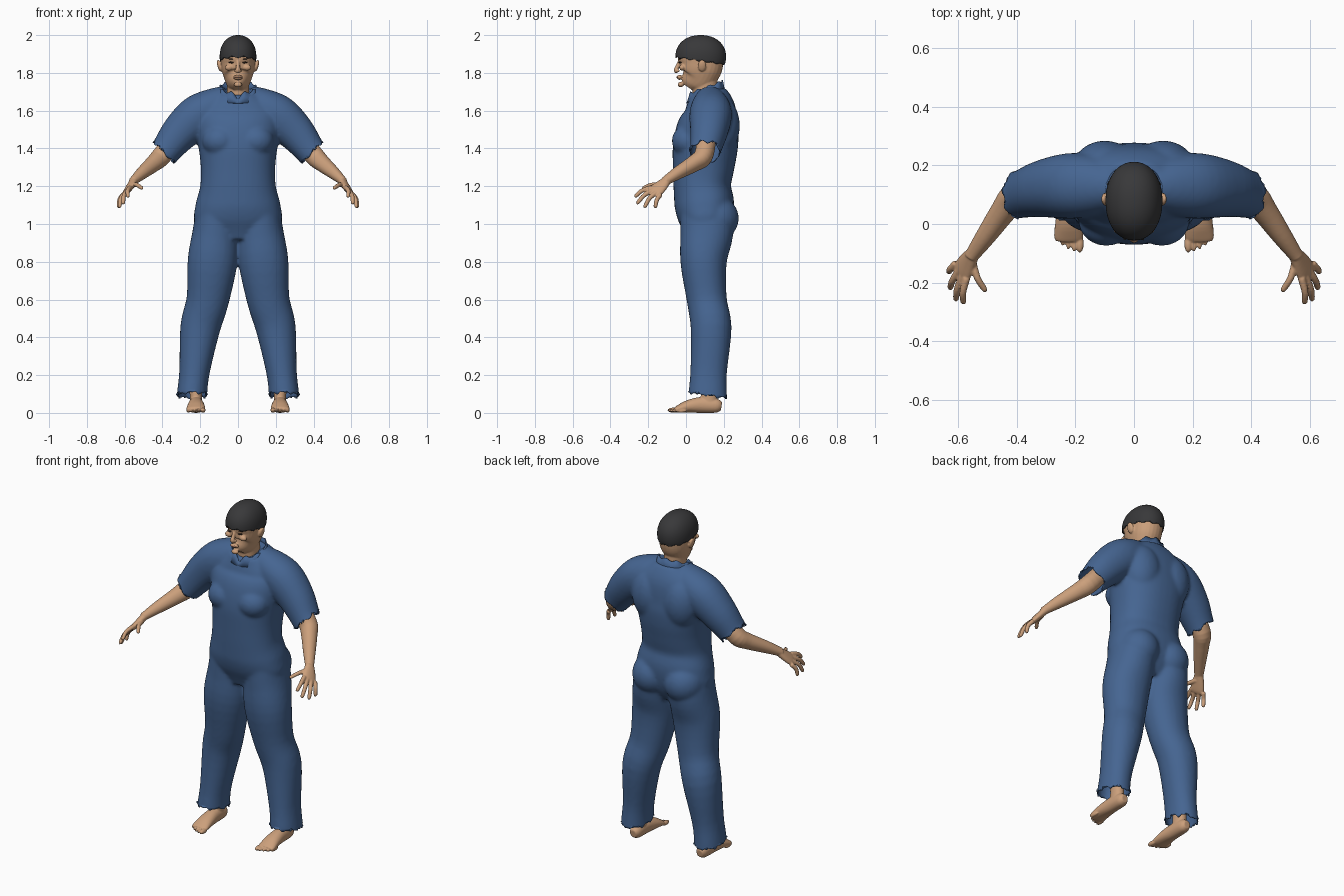
import bpy, bmesh, math
from mathutils import Vector, Matrix

cube = bpy.data.objects.get("Cube")
if cube:
    bpy.data.objects.remove(cube)


def material(name, rgb, rough=0.8):
    m = bpy.data.materials.new(name)
    m.use_nodes = True
    m.diffuse_color = (*rgb, 1)
    node = m.node_tree.nodes["Principled BSDF"]
    node.inputs["Base Color"].default_value = (*rgb, 1)
    node.inputs["Roughness"].default_value = rough
    return m


BLUE = material("blue cloth", (0.06, 0.13, 0.285))
SKIN = material("skin", (0.6, 0.35, 0.2))
BLACK = material("charcoal knit", (0.04, 0.04, 0.042))
DARK = material("dark brown", (0.05, 0.03, 0.02))
LIP = material("lip", (0.45, 0.22, 0.14))
X, Y, Z = Vector((1, 0, 0)), Vector((0, 1, 0)), Vector((0, 0, 1))


def power(v, e):
    return math.copysign(abs(v) ** e, v)


def resample(pts, steps=4):
    """Catmull-Rom interpolation of ring data."""
    out = []
    for i in range(len(pts) - 1):
        a, b, c, d = (pts[max(i - 1, 0)], pts[i], pts[i + 1], pts[min(i + 2, len(pts) - 1)])
        for s in range(steps):
            t = s / steps
            out.append([q + 0.5 * t * (r - p + t * (2 * p - 5 * q + 4 * r - u + t * (3 * (q - r) + u - p)))
                        for p, q, r, u in zip(a, b, c, d)])
    return out + [list(pts[-1])]


def loft(bm, pts, ref=Y, sides=(1,), n=28, e=0.95):
    """Tube through (x, y, z, side radius, ref radius) rings."""
    rings = resample(pts)
    pos = [Vector(r[:3]) for r in rings]
    for s in sides:
        loops = []
        for i, r in enumerate(rings):
            t = (pos[min(i + 1, len(pos) - 1)] - pos[max(i - 1, 0)]).normalized()
            u = t.cross(ref).normalized()
            v = u.cross(t)
            loop = []
            for k in range(n):
                a = math.tau * k / n
                p = pos[i] + u * r[3] * power(math.cos(a), e) + v * r[4] * power(math.sin(a), e)
                loop.append(bm.verts.new((p.x * s, p.y, p.z)))
            loops.append(loop)
        for a, b in zip(loops, loops[1:]):
            for k in range(n):
                bm.faces.new((a[k], a[(k + 1) % n], b[(k + 1) % n], b[k]))
        bm.faces.new(loops[0])
        bm.faces.new(loops[-1])


def ball(bm, c, r, sides=(1, -1), tilt=0):
    for s in sides:
        m = (Matrix.Translation((c[0] * s, c[1], c[2])) @ Matrix.Rotation(tilt * s, 4, 'Y')
             @ Matrix.Diagonal((*r, 1)))
        bmesh.ops.create_uvsphere(bm, u_segments=24, v_segments=16, radius=1, matrix=m)


def finish(name, bm, mat, voxel=None, smooth=4, thickness=0):
    """Turn a bmesh into a smooth object, optionally fused into one skin."""
    bmesh.ops.recalc_face_normals(bm, faces=bm.faces[:])
    me = bpy.data.meshes.new(name)
    bm.to_mesh(me)
    bm.free()
    ob = bpy.data.objects.new(name, me)
    bpy.context.scene.collection.objects.link(ob)
    if voxel:
        mod = ob.modifiers.new("fuse", 'REMESH')
        mod.mode = 'VOXEL'
        mod.voxel_size = voxel
        mod = ob.modifiers.new("soften", 'SMOOTH')
        mod.iterations = smooth
        baked = bpy.data.meshes.new_from_object(ob.evaluated_get(bpy.context.evaluated_depsgraph_get()))
        ob.modifiers.clear()
        ob.data = baked
        ob.data.name = name
    if thickness:
        mod = ob.modifiers.new("cloth", 'SOLIDIFY')
        mod.thickness = thickness
    ob.data.materials.clear()
    ob.data.materials.append(mat)
    ob.data.shade_smooth()
    return ob


def cut(bm, co, no, test):
    """Trim the faces chosen by test with a plane and return the new rim."""
    faces = [f for f in bm.faces if test(f.calc_center_median())]
    geom = list({g for f in faces for g in (*f.verts, *f.edges, f)})
    bmesh.ops.bisect_plane(bm, geom=geom, plane_co=co, plane_no=no, clear_outer=True)
    return {v for ed in bm.edges if ed.is_boundary for v in ed.verts if test(v.co)}


def front_back(rows):
    """Rings from (z, half width, front y, back y)."""
    return [(0, (f + b) / 2, z, w, (b - f) / 2) for z, w, f, b in rows]


BOTH = (1, -1)

# Coverall: torso, buttocks, chest, legs and sleeves fused together
bm = bmesh.new()
loft(bm, front_back([
    (0.91, 0.11, 0.0, 0.19), (1.0, 0.225, -0.035, 0.24), (1.1, 0.225, -0.06, 0.255),
    (1.2, 0.2, -0.066, 0.238), (1.3, 0.197, -0.07, 0.255), (1.4, 0.208, -0.07, 0.273),
    (1.5, 0.225, -0.05, 0.28), (1.58, 0.225, -0.012, 0.27), (1.64, 0.19, 0.0, 0.25),
    (1.7, 0.11, 0.015, 0.21)]), e=0.88, n=40)
ball(bm, (0.105, 0.155, 1.03), (0.117, 0.125, 0.12))
ball(bm, (0.095, 0.01, 1.44), (0.095, 0.085, 0.085))
ball(bm, (0.1, 0.19, 1.52), (0.11, 0.095, 0.15))
loft(bm, [(0.11, 0.11, 1.08, 0.11, 0.14), (0.12, 0.11, 0.95, 0.122, 0.14),
          (0.135, 0.093, 0.8, 0.132, 0.123), (0.16, 0.11, 0.6, 0.113, 0.106),
          (0.2, 0.133, 0.45, 0.106, 0.108), (0.23, 0.12, 0.22, 0.081, 0.097),
          (0.243, 0.115, 0.1, 0.08, 0.102), (0.245, 0.115, 0.04, 0.082, 0.104)], sides=BOTH)
loft(bm, [(0.05, 0.125, 1.64, 0.095, 0.08), (0.14, 0.13, 1.61, 0.105, 0.105),
          (0.22, 0.13, 1.565, 0.113, 0.112), (0.31, 0.12, 1.48, 0.1, 0.098),
          (0.39, 0.1, 1.38, 0.08, 0.08), (0.45, 0.09, 1.32, 0.083, 0.08)], sides=BOTH)
suit = finish("coverall", bm, BLUE, voxel=0.01, smooth=7, thickness=0.006)

# Open wavy hems at the ankles and upper arms
bm = bmesh.new()
bm.from_mesh(suit.data)
for v in cut(bm, (0, 0.115, 0.095), (0, -0.15, -1), lambda p: p.z < 0.3):
    a = math.atan2(v.co.y - 0.115, abs(v.co.x) - 0.243)
    v.co.z += 0.008 * math.sin(7 * a) + 0.004 * math.sin(17 * a)
for s in BOTH:
    for v in cut(bm, (0.39 * s, 0.1, 1.38), (s, 0, -1), lambda p: p.x * s > 0.3 and p.z > 1.15):
        a = math.atan2(v.co.y - 0.1, v.co.z - 1.38)
        v.co += Vector((s, 0, -1)) * 0.006 * math.sin(6 * a)
bm.to_mesh(suit.data)
bm.free()
suit.data.shade_smooth()

# Standing collar, low and notched at the front
bm = bmesh.new()
n, rows = 72, []
for h in (0, 0.5, 1):
    row = []
    for k in range(n):
        a = math.tau * k / n
        back = math.sin(a)
        notch = 0.025 * max(0, 1 - abs(a - 1.5 * math.pi) / 0.3)
        top = 1.725 + 0.032 * back + 0.006 * math.sin(9 * a) - notch
        z = 1.66 + 0.02 * back + (top - 1.66 - 0.02 * back) * h
        row.append(bm.verts.new(((0.118 - 0.02 * h) * math.cos(a), 0.106 + (0.105 - 0.016 * h) * back, z)))
    rows.append(row)
for a, b in zip(rows, rows[1:]):
    for k in range(n):
        bm.faces.new((a[k], a[(k + 1) % n], b[(k + 1) % n], b[k]))
finish("collar", bm, BLUE, thickness=0.006)

# Head with jaw, neck, nose, lips and ears
bm = bmesh.new()
loft(bm, front_back([(1.6, 0.06, 0.04, 0.17), (1.7, 0.058, 0.035, 0.168), (1.76, 0.06, 0.03, 0.168),
                     (1.82, 0.06, 0.03, 0.17)]))
loft(bm, front_back([(1.722, 0.026, -0.022, 0.05), (1.74, 0.048, -0.036, 0.09), (1.77, 0.07, -0.038, 0.15),
                     (1.81, 0.085, -0.04, 0.182), (1.85, 0.09, -0.038, 0.197), (1.9, 0.091, -0.043, 0.2),
                     (1.95, 0.075, -0.02, 0.18), (1.975, 0.04, 0.03, 0.13)]), e=0.92)
loft(bm, [(0, -0.036, 1.86, 0.009, 0.008), (0, -0.046, 1.835, 0.01, 0.01),
          (0, -0.053, 1.815, 0.014, 0.012), (0, -0.046, 1.803, 0.012, 0.01)])
ball(bm, (0.012, -0.043, 1.811), (0.009, 0.01, 0.008))
ball(bm, (0, -0.034, 1.776), (0.026, 0.015, 0.013), sides=(1,))
ball(bm, (0, -0.028, 1.738), (0.022, 0.016, 0.014), sides=(1,))
ball(bm, (0.048, -0.02, 1.828), (0.022, 0.016, 0.016))
ball(bm, (0.098, 0.085, 1.838), (0.011, 0.022, 0.032), tilt=0.25)
finish("head", bm, SKIN, voxel=0.004, smooth=3)

# Facial details
bm = bmesh.new()
ball(bm, (0.036, -0.031, 1.855), (0.014, 0.008, 0.004), tilt=-0.08)
finish("eyes", bm, DARK)
bm = bmesh.new()
ball(bm, (0.038, -0.033, 1.874), (0.019, 0.007, 0.0025), tilt=-0.05)
finish("eyebrows", bm, DARK)
bm = bmesh.new()
ball(bm, (0, -0.042, 1.777), (0.021, 0.009, 0.006), sides=(1,))
finish("lips", bm, LIP)

# Close-fitting cap with an uneven lower edge
bm = bmesh.new()
bmesh.ops.create_uvsphere(bm, u_segments=64, v_segments=40, radius=1)
for v in bm.verts:
    x, y, z = (power(c, 0.93) for c in v.co)
    v.co = (0.097 * x, 0.078 + 0.134 * y, 1.885 + 0.115 * z)
for v in cut(bm, (0, 0.078, 1.863), (0, -0.15, -1), lambda p: True):
    a = math.atan2(v.co.y - 0.078, v.co.x)
    v.co.z += 0.004 * math.sin(13 * a)
finish("cap", bm, BLACK, thickness=0.006)

# Bare forearms and hands
bm = bmesh.new()
loft(bm, [(0.33, 0.11, 1.45, 0.05, 0.05), (0.405, 0.092, 1.36, 0.052, 0.05), (0.445, 0.045, 1.322, 0.045, 0.043),
          (0.505, -0.04, 1.272, 0.034, 0.034), (0.548, -0.1, 1.234, 0.024, 0.026),
          (0.555, -0.112, 1.227, 0.024, 0.024)], sides=BOTH)
loft(bm, [(0.545, -0.095, 1.237, 0.022, 0.022), (0.568, -0.13, 1.203, 0.036, 0.019),
          (0.586, -0.16, 1.176, 0.042, 0.016), (0.594, -0.173, 1.165, 0.036, 0.011)],
     ref=Vector((0.76, -0.13, 0.64)), sides=BOTH)
fingers = [((0.572, -0.185, 1.192), (0.584, -0.273, 1.145)), ((0.585, -0.175, 1.178), (0.61, -0.262, 1.108)),
           ((0.598, -0.158, 1.166), (0.63, -0.222, 1.088)), ((0.608, -0.135, 1.156), (0.634, -0.165, 1.086)),
           ((0.552, -0.125, 1.208), (0.507, -0.232, 1.19))]
for base, tip in fingers:
    a, b = Vector(base), Vector(tip)
    knuckle = a.lerp(b, 0.5) + Vector((0.006, -0.004, 0.008))
    loft(bm, [(*a, 0.013, 0.013), (*knuckle, 0.0115, 0.0115), (*a.lerp(b, 0.9), 0.01, 0.01), (*b, 0.005, 0.005)],
         ref=Vector((0.76, -0.13, 0.64)), sides=BOTH, n=14)
finish("arms", bm, SKIN, voxel=0.004, smooth=2)

# Bare feet with toes
bm = bmesh.new()
loft(bm, [(0.222, 0.188, 0.035, 0.02, 0.022), (0.222, 0.16, 0.038, 0.034, 0.037), (0.222, 0.08, 0.042, 0.039, 0.042),
          (0.222, 0.01, 0.034, 0.046, 0.033), (0.223, -0.04, 0.021, 0.05, 0.02),
          (0.223, -0.058, 0.016, 0.044, 0.013)], ref=Z, sides=BOTH)
loft(bm, [(0.222, 0.12, 0.04, 0.035, 0.05), (0.223, 0.122, 0.11, 0.033, 0.042),
          (0.226, 0.125, 0.25, 0.045, 0.05)], sides=BOTH)
for i in range(5):
    r = 0.0135 if i == 0 else 0.0095
    ball(bm, (0.185 + 0.0195 * i, -0.067 + 0.0025 * i * i, 0.0145 - 0.0008 * i), (r, 0.031, r))
finish("feet", bm, SKIN, voxel=0.004, smooth=2)
